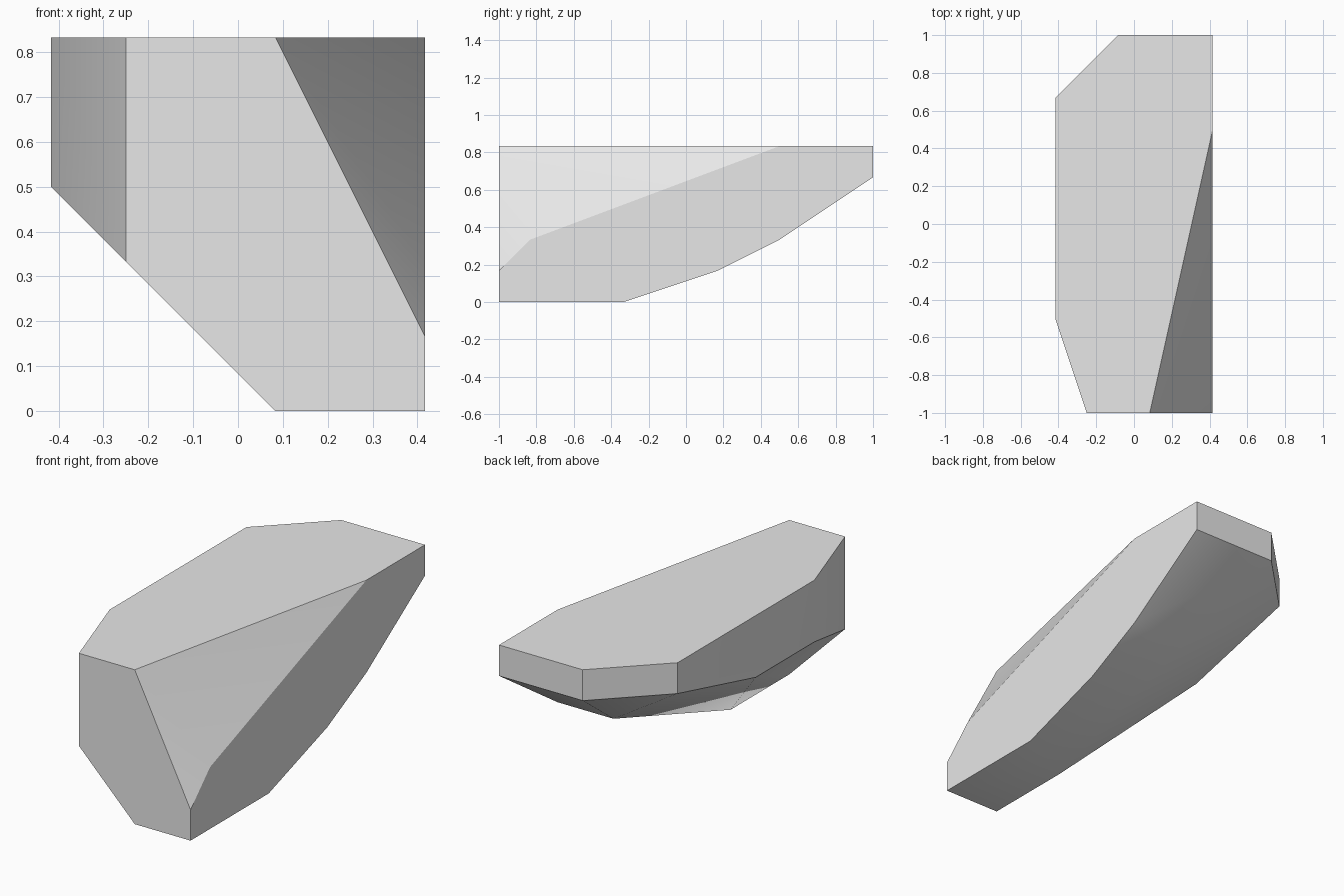
import bpy
import bmesh
import math

cube = bpy.data.objects.get("Cube")
if cube:
    bpy.data.objects.remove(cube, do_unlink=True)

UNIT = 1 / 6      # the block sits on a regular grid
TOP = 5
FRONT, BACK = 0, 12
LEFT, RIGHT = 5, 0

# Flat side wall outline (y, z)
side_wall = [(0, 0), (4, 0), (7, 1), (9, 2), (12, 4), (12, TOP), (9, TOP), (1, 2), (0, 1)]
# Chamfered opposite wall (y, z)
far_wall = [(3, TOP), (3, 3), (6, 3), (10, 4), (10, TOP)]
# Front end (x, z)
front_end = [(1, TOP), (3, TOP), (3, 0), (1, 2)]
# Back end corner (x, z)
back_end = [(2, TOP), (2, 4)]
# Underside ridge (x, y, z)
keel = [(3, 3, 0), (3, 9, 2)]

points = [(LEFT, y, z) for y, z in side_wall]
points += [(RIGHT, y, z) for y, z in far_wall]
points += [(x, FRONT, z) for x, z in front_end]
points += [(x, BACK, z) for x, z in back_end]
points += keel

# Faceted convex block
bm = bmesh.new()
for x, y, z in points:
    bm.verts.new(((x - 2.5) * UNIT, (y - 6) * UNIT, z * UNIT))
bmesh.ops.convex_hull(bm, input=bm.verts)
bmesh.ops.dissolve_limit(bm, angle_limit=math.radians(0.5), verts=bm.verts, edges=bm.edges)
bmesh.ops.recalc_face_normals(bm, faces=bm.faces)
mesh = bpy.data.meshes.new("faceted_block")
bm.to_mesh(mesh)
bm.free()

block = bpy.data.objects.new("faceted_block", mesh)
bpy.context.collection.objects.link(block)

# Plain grey material
grey = bpy.data.materials.new("light_grey")
grey.use_nodes = True
colour = (0.8, 0.8, 0.8, 1)
grey.diffuse_color = colour
for node in grey.node_tree.nodes:
    if node.type == "BSDF_PRINCIPLED":
        node.inputs["Base Color"].default_value = colour
mesh.materials.append(grey)

# Soft shading across shallow facets, crisp main edges
bpy.ops.object.select_all(action="DESELECT")
block.select_set(True)
bpy.context.view_layer.objects.active = block
bpy.ops.object.shade_smooth_by_angle(angle=math.radians(30))
